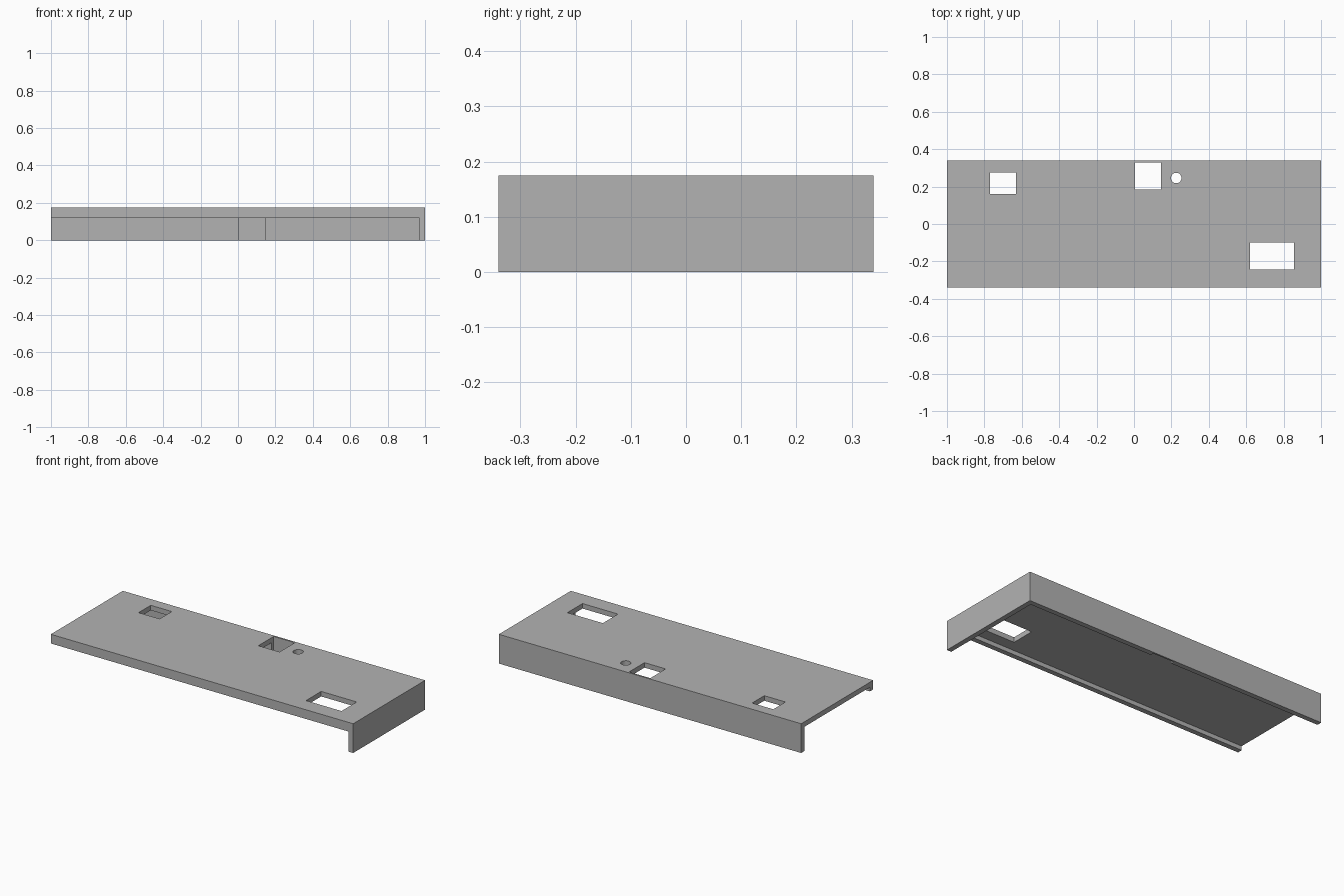
import bpy

HALF_X, HALF_Y, TOP = 1.0, 0.34, 0.175
WALL, LIP_BOTTOM = 0.03, 0.12

cube = bpy.data.objects.get("Cube")
if cube:
    bpy.data.objects.remove(cube, do_unlink=True)

grey = bpy.data.materials.new("plain grey")
grey.use_nodes = True
color = (0.45, 0.45, 0.45, 1)
grey.diffuse_color = color
grey.node_tree.nodes["Principled BSDF"].inputs["Base Color"].default_value = color


def box(name, x, y, z):
    """Axis-aligned box from (min, max) ranges."""
    spans = (x, y, z)
    bpy.ops.mesh.primitive_cube_add(size=1, location=[(a + b) / 2 for a, b in spans])
    obj = bpy.context.object
    obj.name = name
    obj.scale = [b - a for a, b in spans]
    bpy.ops.object.transform_apply(location=True, rotation=False, scale=True)
    obj.data.materials.append(grey)
    return obj


def cut(target, cutter):
    """Subtract the cutter, then discard it."""
    cutter.hide_render = True
    mod = target.modifiers.new("cut", 'BOOLEAN')
    mod.operation = 'DIFFERENCE'
    mod.solver = 'EXACT'
    mod.object = cutter
    bpy.context.view_layer.objects.active = target
    bpy.ops.object.modifier_apply(modifier=mod.name)
    bpy.data.objects.remove(cutter, do_unlink=True)


# Outer block
shell = box("shelf_shell", (-HALF_X, HALF_X), (-HALF_Y, HALF_Y), (0, TOP))

# Underside hollow, open at one end
open_x = (-HALF_X - 0.1, HALF_X - WALL)
inner_y = HALF_Y - WALL
cut(shell, box("hollow_cutter", open_x, (-inner_y, inner_y), (-0.1, TOP - WALL)))

# Front opening below the shallow lip
cut(shell, box("front_cutter", open_x, (-HALF_Y - 0.1, -0.2), (-0.1, LIP_BOTTOM)))

# Rectangular openings; the middle one also notches the back wall
through = (-0.1, TOP + 0.1)
for x, y in (
    ((-0.77, -0.63), (0.16, 0.275)),
    ((0.005, 0.145), (0.185, 0.33)),
    ((0.62, 0.855), (-0.243, -0.10)),
):
    cut(shell, box("opening_cutter", x, y, through))

# Small round hole
bpy.ops.mesh.primitive_cylinder_add(vertices=32, radius=0.028, depth=0.4,
                                    location=(0.226, 0.246, TOP))
round_cutter = bpy.context.object
round_cutter.data.materials.append(grey)
cut(shell, round_cutter)
